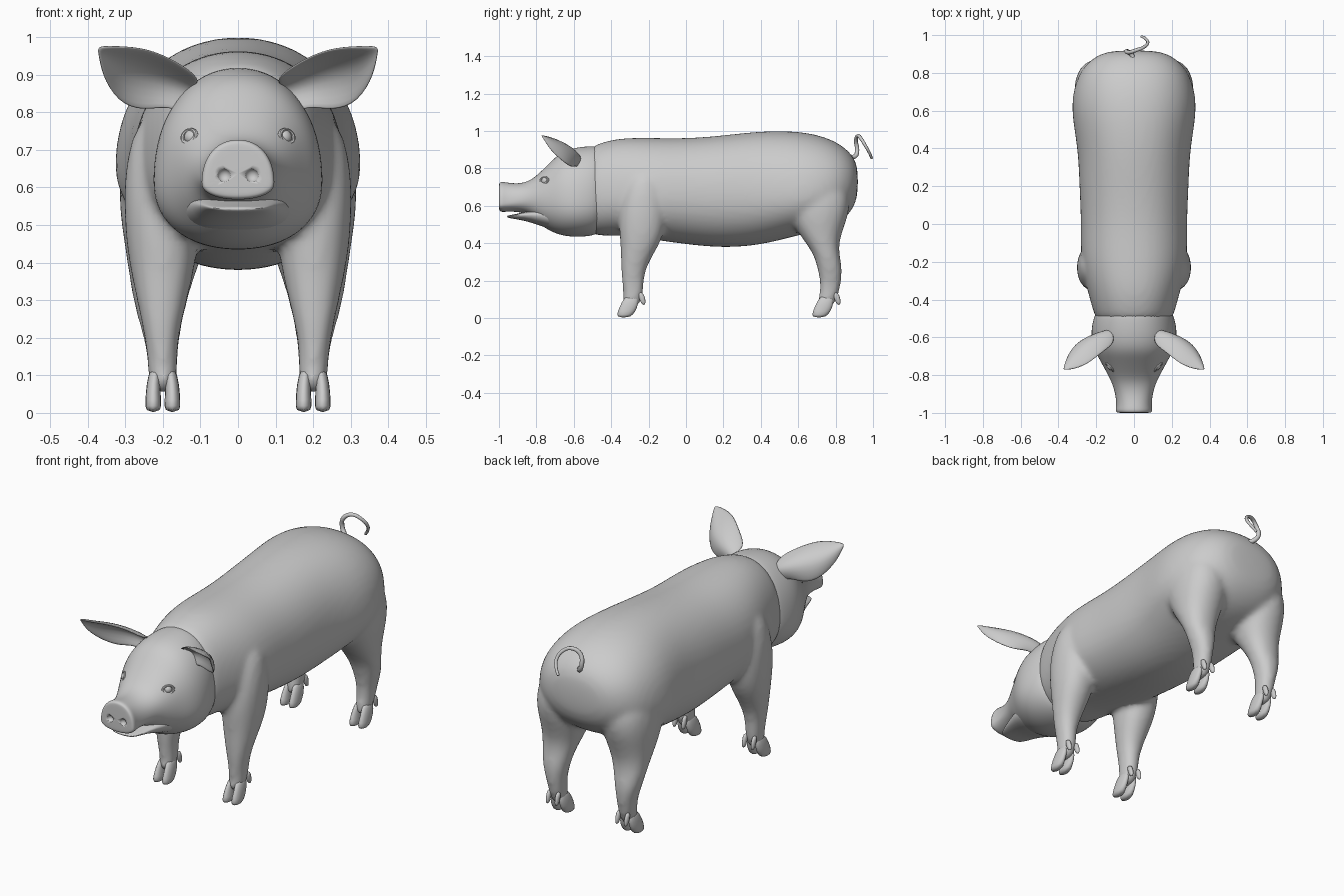
import bpy, bmesh, math
from mathutils import Vector

if "Cube" in bpy.data.objects:
    bpy.data.objects.remove(bpy.data.objects["Cube"])

grey = bpy.data.materials.new("plain_grey")
grey.use_nodes = True
grey.diffuse_color = (0.6, 0.6, 0.6, 1)
grey.node_tree.nodes["Principled BSDF"].inputs["Base Color"].default_value = (0.6, 0.6, 0.6, 1)


def power(v, p):
    return math.copysign(abs(v) ** p, v)


def body_ring(y, low, high, half, wide_z, n=20):
    """Upright cross-section, widest at wide_z."""
    pts = []
    for i in range(n):
        a = math.tau * i / n
        c, s = math.cos(a), math.sin(a)
        h = high - wide_z if s > 0 else wide_z - low
        pts.append(Vector((half * power(c, 0.92), y, wide_z + h * power(s, 0.92))))
    return pts


def leg_ring(z, y0, y1, x0, x1, n=12):
    """Level cross-section filling a box."""
    return [Vector(((x0 + x1) / 2 + (x1 - x0) / 2 * power(math.cos(a), 0.9),
                    (y0 + y1) / 2 + (y1 - y0) / 2 * power(math.sin(a), 0.9), z))
            for a in (math.tau * i / n for i in range(n))]


def loft(bm, rings, side=1):
    loops = [[bm.verts.new((p.x * side, p.y, p.z)) for p in r] for r in rings]
    n = len(rings[0])
    for a, b in zip(loops, loops[1:]):
        for i in range(n):
            bm.faces.new((a[i], a[(i + 1) % n], b[(i + 1) % n], b[i]))
    bm.faces.new(loops[0])
    bm.faces.new(loops[-1])


def finish(name, bm, subdivide=0):
    bmesh.ops.recalc_face_normals(bm, faces=bm.faces)
    for f in bm.faces:
        f.smooth = True
    mesh = bpy.data.meshes.new(name)
    bm.to_mesh(mesh)
    bm.free()
    mesh.materials.append(grey)
    ob = bpy.data.objects.new(name, mesh)
    bpy.context.collection.objects.link(ob)
    if subdivide:
        ob.modifiers.new("round", 'SUBSURF').levels = subdivide
        ob.modifiers["round"].render_levels = subdivide
    return ob


# Torso and four legs, fused into one skin
TORSO = [(.92, .66, .80, .11, .73), (.895, .58, .87, .2, .72), (.83, .51, .93, .275, .7),
         (.74, .47, .975, .32, .67), (.6, .44, 1.005, .34, .65), (.4, .385, 1.005, .30, .65),
         (.2, .37, .98, .293, .65), (0, .39, .963, .283, .65), (-.2, .42, .968, .288, .65),
         (-.35, .44, .967, .25, .65), (-.45, .435, .943, .222, .65), (-.55, .45, .905, .19, .65)]
FRONT_LEG = [(.05, -.345, -.255, .163, .237), (.12, -.335, -.225, .16, .24),
             (.2, -.345, -.225, .157, .25), (.27, -.35, -.21, .14, .265),
             (.35, -.352, -.165, .12, .283), (.42, -.357, -.125, .105, .297),
             (.52, -.365, -.1, .1, .307), (.65, -.35, -.1, .1, .307), (.8, -.29, -.14, .12, .27)]
REAR_LEG = [(.05, .695, .79, .163, .237), (.13, .713, .82, .16, .24),
            (.2, .715, .833, .155, .252), (.27, .7, .838, .14, .275),
            (.34, .68, .822, .12, .29), (.41, .63, .822, .095, .3),
            (.5, .565, .855, .06, .315), (.6, .52, .89, .05, .325), (.75, .55, .86, .08, .3)]
bm = bmesh.new()
loft(bm, [body_ring(*s) for s in TORSO])
for side in (1, -1):
    for leg in (FRONT_LEG, REAR_LEG):
        loft(bm, [leg_ring(*s) for s in leg], side)
body = finish("body_and_legs", bm, 2)
skin = body.modifiers.new("fuse", 'REMESH')
skin.mode = 'VOXEL'
skin.voxel_size = 0.014
skin.use_smooth_shade = True
soft = body.modifiers.new("soften", 'SMOOTH')
soft.factor, soft.iterations = 0.5, 8

# Cloven hooves and dewclaws
for name, shift in (("front", 0), ("rear", 1.043)):
    for side, label in ((1, "left"), (-1, "right")):
        bm = bmesh.new()
        for inner, outer in ((.15, .199), (.201, .25)):
            mid = (inner + outer) / 2
            near = .197 if mid < .2 else .203
            far = .166 if mid < .2 else .234
            top = sorted((near, far))
            loft(bm, [leg_ring(0, -.375 + shift, -.295 + shift, inner, outer, 8),
                      leg_ring(.035, -.37 + shift, -.265 + shift, inner + .002, outer - .002, 8),
                      leg_ring(.075, -.352 + shift, -.25 + shift, inner + .004, outer - .004, 8),
                      leg_ring(.125, -.325 + shift, -.25 + shift, *top, 8)], side)
            loft(bm, [leg_ring(.068, -.235 + shift, -.215 + shift, mid - .008, mid + .008, 6),
                      leg_ring(.1, -.255 + shift, -.212 + shift, mid - .014, mid + .014, 6),
                      leg_ring(.14, -.26 + shift, -.228 + shift, mid - .012, mid + .012, 6)], side)
        finish(f"{name}_{label}_hoof", bm, 1)
        bpy.context.object and None

# Head with snout
HEAD = [(-.42, .47, .92, .18, .65), (-.5, .434, .925, .222, .62), (-.6, .43, .915, .233, .61),
        (-.67, .44, .89, .212, .62), (-.72, .46, .84, .183, .63), (-.78, .495, .78, .15, .64),
        (-.835, .553, .732, .12, .64), (-.9, .568, .718, .099, .625), (-.96, .568, .726, .094, .615),
        (-.985, .566, .73, .1, .61), (-.998, .572, .724, .094, .61), (-1, .585, .712, .08, .615)]
bm = bmesh.new()
loft(bm, [body_ring(*s) for s in HEAD])
head = finish("head", bm, 2)

# Nostrils cut into the snout disc
bm = bmesh.new()
for x in (-.037, .037):
    made = bmesh.ops.create_uvsphere(bm, u_segments=16, v_segments=8, radius=.018)
    bmesh.ops.translate(bm, verts=made["verts"], vec=(x, -1.003, .632))
cutter = finish("nostril_cutter", bm)
cutter.hide_render = True
cutter.display_type = 'WIRE'
cutter.hide_set(True)
cut = head.modifiers.new("nostrils", 'BOOLEAN')
cut.operation, cut.object, cut.solver = 'DIFFERENCE', cutter, 'EXACT'

# Lower jaw, leaving the mouth ajar
JAW = [(-.65, .46, .6, .16, .53), (-.74, .477, .6, .145, .55), (-.83, .512, .575, .11, .555),
       (-.9, .527, .558, .088, .55), (-.94, .533, .55, .07, .545), (-.957, .537, .547, .045, .543)]
bm = bmesh.new()
loft(bm, [body_ring(*s) for s in JAW])
finish("lower_jaw", bm, 1)

# Cupped ears: each row is front edge, back, lower edge
EAR = [((.09, -.63, .885), (.12, -.545, .865), (.13, -.58, .79)),
       ((.165, -.68, .94), (.19, -.56, .89), (.19, -.59, .815)),
       ((.24, -.745, .972), (.27, -.605, .92), (.25, -.605, .798)),
       ((.31, -.772, .977), (.33, -.665, .93), (.32, -.645, .82)),
       ((.378, -.775, .977), (.374, -.765, .96), (.362, -.73, .9))]
for side, label in ((1, "left"), (-1, "right")):
    bm = bmesh.new()
    rows = [[bm.verts.new((x * side, y, z)) for x, y, z in row] for row in EAR]
    for a, b in zip(rows, rows[1:]):
        for i in range(2):
            bm.faces.new((a[i], a[i + 1], b[i + 1], b[i]))
    ear = finish(f"{label}_ear", bm)
    thick = ear.modifiers.new("thickness", 'SOLIDIFY')
    thick.thickness, thick.offset = .014, 0
    ear.modifiers.new("round", 'SUBSURF').levels = 2

    # Eyeball inside an almond lid
    bm = bmesh.new()
    bmesh.ops.create_uvsphere(bm, u_segments=16, v_segments=10, radius=.021)
    eye = finish(f"{label}_eye", bm)
    eye.location = (.122 * side, -.752, .733)
    bpy.ops.mesh.primitive_torus_add(major_radius=.023, minor_radius=.006,
                                     major_segments=20, minor_segments=8)
    lid = bpy.context.object
    lid.name = f"{label}_eyelid"
    lid.data.materials.append(grey)
    lid.scale = (1.15, .85, 1)
    lid.location = (.129 * side, -.758, .734)
    lid.rotation_euler = Vector((.75 * side, -.65, .25)).to_track_quat('Z', 'Y').to_euler()
    bpy.ops.object.shade_smooth_by_angle()

# Curly tail
TAIL = [(0, .87, .86), (-.02, .905, .865), (-.04, .915, .9), (-.028, .908, .95), (.01, .92, .974),
        (.05, .935, .96), (.073, .96, .92), (.06, .982, .88), (.04, .993, .853)]
curve = bpy.data.curves.new("tail", 'CURVE')
curve.dimensions = '3D'
curve.bevel_depth, curve.bevel_resolution, curve.resolution_u = .013, 2, 4
curve.use_fill_caps = True
path = curve.splines.new('BEZIER')
path.bezier_points.add(len(TAIL) - 1)
for i, (point, co) in enumerate(zip(path.bezier_points, TAIL)):
    point.co = co
    point.handle_left_type = point.handle_right_type = 'AUTO'
    point.radius = 1 - .06 * i
curve.materials.append(grey)
bpy.context.collection.objects.link(bpy.data.objects.new("tail", curve))
